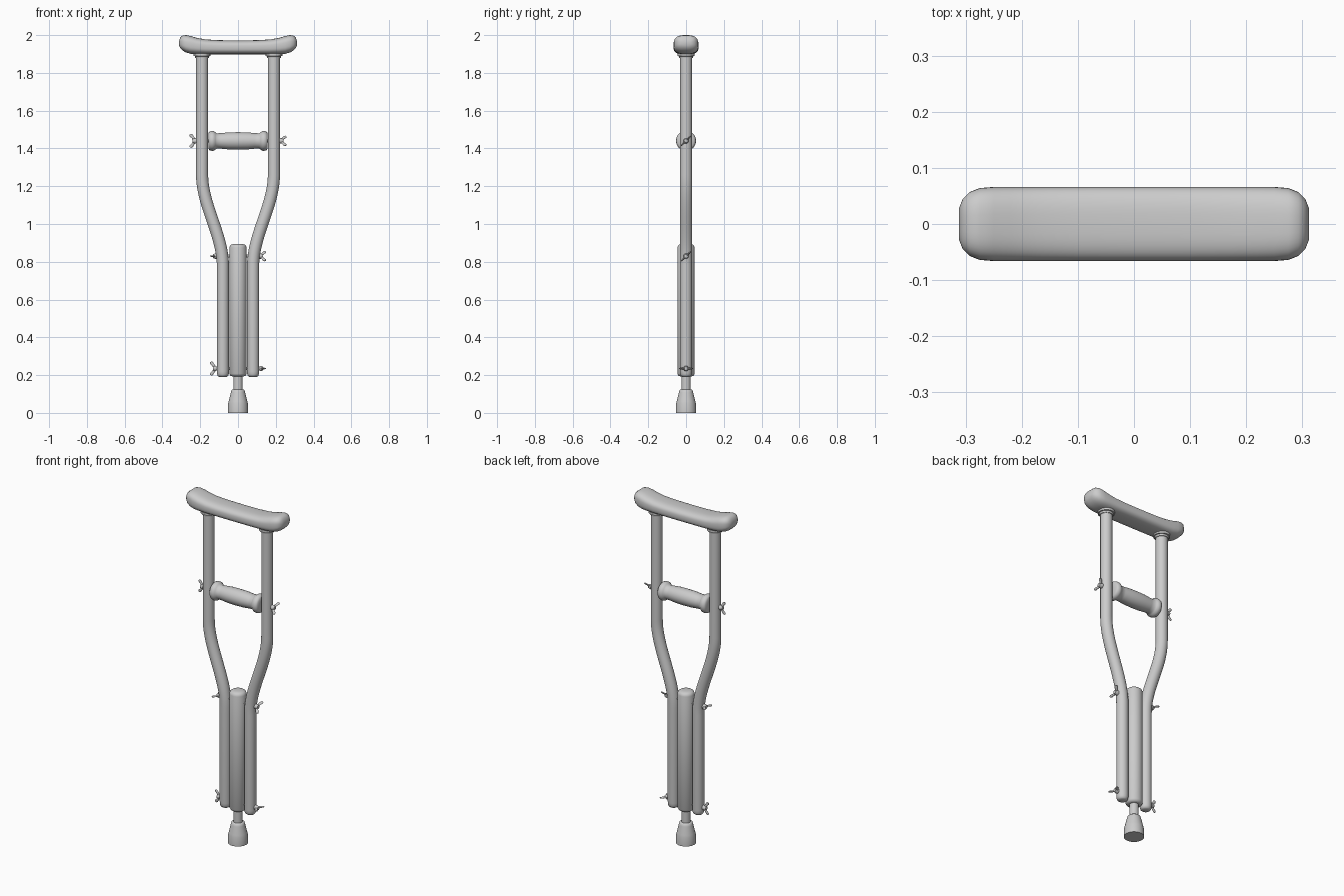
import bpy, bmesh, math
from mathutils import Matrix, Vector

if "Cube" in bpy.data.objects:
    bpy.data.objects.remove(bpy.data.objects["Cube"], do_unlink=True)

GREY = (0.6, 0.6, 0.6, 1)
mat = bpy.data.materials.new("light_grey")
mat.use_nodes = True
mat.diffuse_color = GREY
mat.node_tree.nodes["Principled BSDF"].inputs["Base Color"].default_value = GREY


def loft(name, rings, matrix=Matrix(), angle=40):
    """Skin a list of equal-length closed rings and cap both ends."""
    bm = bmesh.new()
    loops = [[bm.verts.new(matrix @ Vector(p)) for p in ring] for ring in rings]
    for a, b in zip(loops, loops[1:]):
        for i in range(len(a)):
            j = (i + 1) % len(a)
            bm.faces.new((a[i], a[j], b[j], b[i]))
    bm.faces.new(loops[0])
    bm.faces.new(loops[-1])
    bmesh.ops.recalc_face_normals(bm, faces=bm.faces)
    mesh = bpy.data.meshes.new(name)
    bm.to_mesh(mesh)
    bm.free()
    mesh.materials.append(mat)
    obj = bpy.data.objects.new(name, mesh)
    bpy.context.collection.objects.link(obj)
    bpy.ops.object.select_all(action='DESELECT')
    obj.select_set(True)
    bpy.context.view_layer.objects.active = obj
    bpy.ops.object.shade_smooth_by_angle(angle=math.radians(angle))
    return obj


def circle(n):
    return [(math.cos(math.tau * i / n), math.sin(math.tau * i / n)) for i in range(n)]


def lathe(name, profile, matrix=Matrix(), n=32):
    """Turn (radius, height) pairs around the local z axis."""
    return loft(name, [[(r * c, r * s, z) for c, s in circle(n)] for r, z in profile], matrix)


ALONG_X = Matrix.Rotation(math.pi / 2, 4, 'Y')
SIDES = ((1, "left"), (-1, "right"))
BEND_LOW, BEND_HIGH = 0.78, 1.26


def upright_x(z):
    t = min(max((z - BEND_LOW) / (BEND_HIGH - BEND_LOW), 0), 1)
    return 0.08 + 0.11 * t * t * (3 - 2 * t)


def upright(side, name):
    """Bent tube with a rounded lower end."""
    stations = [(0.19, 0.02), (0.195, 0.027), (0.205, 0.031), (0.22, 0.032)]
    stations += [(BEND_LOW + (BEND_HIGH - BEND_LOW) * i / 20, 0.032) for i in range(21)]
    stations.append((1.895, 0.032))
    rings = []
    for z, r in stations:
        slope = math.atan2(upright_x(z + 0.005) - upright_x(z - 0.005), 0.01)
        ca, sa = math.cos(slope), math.sin(slope)
        rings.append([(side * (upright_x(z) + r * c * ca), r * s, z - r * c * sa)
                      for c, s in circle(24)])
    loft(name, rings)


def wing_nut(name, side, x, z, turn):
    """Hub and two flared wings, turned about the bolt axis."""
    base = Matrix.Translation((side * x, 0, z)) @ Matrix.Diagonal((side, 1, 1, 1))
    lathe(name + "_hub", [(0.014, -0.004), (0.014, 0.004), (0.01, 0.016)],
          base @ ALONG_X, 16)
    for k, flip in enumerate((0, math.pi)):
        m = base @ Matrix.Rotation(turn + flip, 4, 'X')
        rings = []
        for px, pz, half_x, half_y in ((0.006, 0.004, 0.007, 0.005), (0.014, 0.018, 0.006, 0.004),
                                       (0.023, 0.029, 0.008, 0.004), (0.027, 0.035, 0.004, 0.003)):
            rings.append([(px + half_x * c, half_y * s, pz - half_x * c * 0.6)
                          for c, s in circle(12)])
        loft(f"{name}_wing_{k + 1}", rings, m)


# Underarm pad: saddle-shaped cushion with raised, rounded ends
half = [(0, 1.898, 1.972, 0.066), (0.1, 1.898, 1.973, 0.066), (0.17, 1.898, 1.977, 0.066),
        (0.22, 1.899, 1.986, 0.066), (0.25, 1.901, 1.995, 0.066), (0.275, 1.908, 2.0, 0.064),
        (0.293, 1.918, 1.998, 0.057), (0.305, 1.93, 1.988, 0.045), (0.312, 1.945, 1.97, 0.028)]
stations = [(-x, b, t, w) for x, b, t, w in half[:0:-1]] + half
rings = []
for x, bottom, top, width in stations:
    mid = (bottom + top) / 2
    rings.append([(x, width * math.copysign(abs(c) ** 0.72, c),
                   mid + (top - bottom) / 2 * math.copysign(abs(s) ** 0.72, s))
                  for c, s in circle(40)])
loft("underarm_pad", rings, angle=60)

# Uprights and the collars that meet the pad
for side, label in SIDES:
    upright(side, label + "_upright")
    lathe(label + "_collar", [(0.036, 1.878), (0.038, 1.888), (0.045, 1.889), (0.045, 1.902)],
          Matrix.Translation((side * 0.19, 0, 0)))

# Hand grip with flared ends
grip = [(0.046, 0.0), (0.045, 0.05), (0.041, 0.09), (0.04, 0.112), (0.046, 0.12),
        (0.052, 0.128), (0.053, 0.138), (0.05, 0.15), (0.042, 0.156), (0.02, 0.157)]
grip = [(r, -z) for r, z in grip[:0:-1]] + grip
lathe("hand_grip", grip, Matrix.Translation((0, 0, 1.44)) @ ALONG_X)

# Centre tube, extension leg and rubber foot
lathe("centre_tube", [(0.03, 0.193), (0.04, 0.197), (0.046, 0.208), (0.046, 0.875),
                      (0.042, 0.886), (0.034, 0.892), (0.02, 0.895)])
lathe("extension_leg", [(0.025, 0.1), (0.025, 0.22)])
lathe("rubber_foot", [(0.054, 0), (0.054, 0.012), (0.052, 0.05), (0.049, 0.062), (0.038, 0.108),
                      (0.035, 0.119), (0.029, 0.124)])

# Through bolts and wing nuts: height, nut offset, turn on left, turn on right
bolts = (("grip", 1.44, 0.225, -math.pi / 4, 0),
         ("upper", 0.83, 0.117, -math.pi / 4, math.pi / 2),
         ("lower", 0.235, 0.117, math.pi / 2, 0))
for label, z, x, left_turn, right_turn in bolts:
    reach = x + 0.014
    lathe(label + "_bolt", [(0.008, -reach), (0.008, reach)],
          Matrix.Translation((0, 0, z)) @ ALONG_X, 16)
    for (side, name), turn in zip(SIDES, (left_turn, right_turn)):
        wing_nut(f"{label}_{name}_wing_nut", side, x, z, turn)
